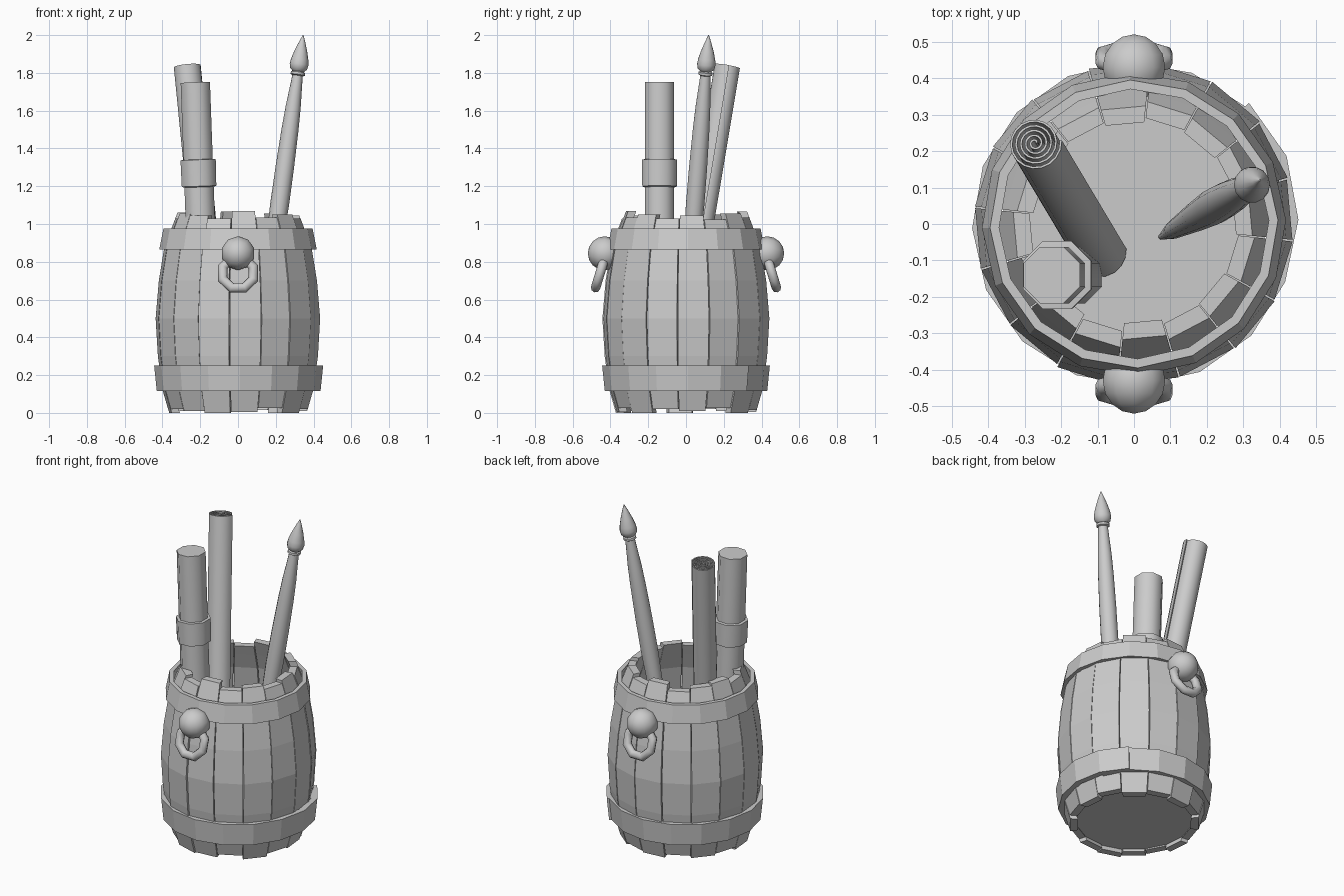
import bpy, bmesh, math, random
from math import sin, cos, pi, radians
from mathutils import Vector, Matrix

if "Cube" in bpy.data.objects:
    bpy.data.objects.remove(bpy.data.objects["Cube"])

random.seed(4)


def finish(name, bm, smooth=None):
    bmesh.ops.recalc_face_normals(bm, faces=bm.faces)
    me = bpy.data.meshes.new(name)
    bm.to_mesh(me)
    bm.free()
    ob = bpy.data.objects.new(name, me)
    bpy.context.collection.objects.link(ob)
    if smooth:
        bpy.ops.object.select_all(action='DESELECT')
        ob.select_set(True)
        bpy.context.view_layer.objects.active = ob
        bpy.ops.object.shade_smooth_by_angle(angle=radians(smooth))
    return ob


def loft(bm, rings, caps=True):
    """Join closed rings of points with quads."""
    vs = [[bm.verts.new(p) for p in r] for r in rings]
    n = len(vs[0])
    for a, b in zip(vs, vs[1:]):
        for i in range(n):
            j = (i + 1) % n
            bm.faces.new((a[i], a[j], b[j], b[i]))
    if caps:
        bm.faces.new(vs[0][::-1])
        bm.faces.new(vs[-1])


def lathe(name, base, top, profile, n, phase=0, smooth=50):
    """Turned solid along base->top; profile is (radius, height z) pairs."""
    base, top = Vector(base), Vector(top)
    axis = top - base
    q = Vector((0, 0, 1)).rotation_difference(axis)
    bm = bmesh.new()
    rings = []
    for r, z in profile:
        c = base + axis * ((z - base.z) / axis.z)
        rings.append([c + q @ Vector((r * cos(phase + 2 * pi * i / n),
                                      r * sin(phase + 2 * pi * i / n), 0)) for i in range(n)])
    loft(bm, rings)
    return finish(name, bm, smooth)


# Barrel staves: 16 bulged planks with uneven ends
PROFILE = [(0.0, .37), (.12, .405), (.3, .43), (.5, .442), (.7, .425), (.87, .397), (.97, .36), (1.07, .322)]


def radius_at(z):
    for (z0, r0), (z1, r1) in zip(PROFILE, PROFILE[1:]):
        if z <= z1:
            return r0 + (r1 - r0) * (z - z0) / (z1 - z0)
    return PROFILE[-1][1]


tops = [1.07, 1.035, 1.05, 1.03, 1.045, 1.025, 1.055, 1.035, 1.065, 1.03, 1.05, 1.06, 1.03, 1.055, 1.045, 1.03]
bots = [.004, .025, 0, .02, .01, .025, 0, .015, .005, .025, .01, .02, 0, .02, .01, 0]
bm = bmesh.new()
for k in range(16):
    a0 = radians(-96 + 22.5 * k + .3)
    a1 = a0 + radians(21.9)
    off = random.uniform(-.006, .004)
    rings = []
    for z in [bots[k]] + [p[0] for p in PROFILE[1:-1]] + [tops[k]]:
        r = radius_at(z) + off
        ri = r - .045
        rings.append([(r * cos(a0), r * sin(a0), z), (r * cos(a1), r * sin(a1), z),
                      (ri * cos(a1), ri * sin(a1), z), (ri * cos(a0), ri * sin(a0), z)])
    loft(bm, rings)
finish("barrel_staves", bm)

# Barrel floor
lathe("barrel_floor", (0, 0, .03), (0, 0, .06), [(.355, .03), (.36, .06)], 16, radians(-6), None)


# Hoops: faceted bands, the end lapping over the start
def hoop(name, z0, r0, z1, r1, thick, lap):
    bm = bmesh.new()
    rings = []
    for i in range(18 if lap else 17):
        a = radians(24 + 22.5 * i)
        o = (.014 if i >= 16 else .007 if i == 15 else 0) if lap else 0
        rings.append([((r + o) * cos(a), (r + o) * sin(a), z) for r, z in
                      ((r0, z0), (r1, z1), (r1 - thick, z1), (r0 - thick, z0))])
    loft(bm, rings, lap)
    bmesh.ops.remove_doubles(bm, verts=bm.verts, dist=1e-5)
    finish(name, bm)


hoop("top_hoop", .865, .417, .975, .395, .025, False)
hoop("bottom_hoop", .115, .43, .25, .444, .035, True)

# Ring handles: knob with a hanging ring, front and back
for side, turn in (("front", 0), ("back", pi)):
    R = Matrix.Rotation(turn, 4, 'Z')
    bm = bmesh.new()
    M = R @ Matrix.Translation((0, -.43, .845)) @ Matrix.Rotation(pi / 2, 4, 'X')
    bmesh.ops.create_uvsphere(bm, u_segments=10, v_segments=8, radius=.09, matrix=M)
    finish(side + "_knob", bm, 60)
    bm = bmesh.new()
    M = R @ Matrix.Translation((0, -.455, .74)) @ Matrix.Rotation(radians(73), 4, 'X')
    rings = []
    for i in range(9):
        a = 2 * pi * i / 8 + pi / 8
        ring = []
        for j in range(8):
            b = 2 * pi * j / 8
            r = .088 + .027 * cos(b)
            ring.append(M @ Vector((r * cos(a), r * sin(a), .025 * sin(b))))
        rings.append(ring)
    loft(bm, rings, False)
    bmesh.ops.remove_doubles(bm, verts=bm.verts, dist=1e-5)
    finish(side + "_ring", bm, 60)

# Paintbrush: tapered handle, collar and pointed tuft
lathe("brush", (.075, -.035, .06), (.345, .12, 2.0),
      [(.008, .06), (.025, .3), (.042, .8), (.05, 1.1), (.049, 1.3), (.045, 1.5), (.04, 1.62),
       (.031, 1.74), (.028, 1.785), (.038, 1.79), (.038, 1.803), (.03, 1.808), (.045, 1.822),
       (.05, 1.845), (.046, 1.872), (.034, 1.915), (.016, 1.965), (.002, 2.0)], 14)

# Capped tube with a collar
tube_base, tube_top = (-.165, -.14, .06), (-.226, -.14, 1.75)
lathe("map_tube", tube_base, tube_top, [(.084, .06), (.084, 1.75)], 8, pi / 8)
lathe("tube_collar", tube_base, tube_top, [(.085, 1.195), (.099, 1.2), (.101, 1.34), (.085, 1.342)], 8, pi / 8)

# Rolled paper scroll: a thick spiral strip swept along its axis
base, top = Vector((-.095, -.075, .06)), Vector((-.272, .222, 1.835))
q = Vector((0, 0, 1)).rotation_difference(top - base)
bm = bmesh.new()
rings = []
turns, seg = 5, 18
for i in range(turns * seg + 1):
    t = i / (turns * seg)
    a = 2 * pi * turns * t + radians(5)
    r = .008 + .067 * t
    ring = []
    for rr, c in ((r, base), (r, top), (r - .006, top), (r - .006, base)):
        ring.append(c + q @ Vector((rr * cos(a), rr * sin(a), 0)))
    rings.append(ring)
loft(bm, rings)
finish("paper_scroll", bm, 40)
